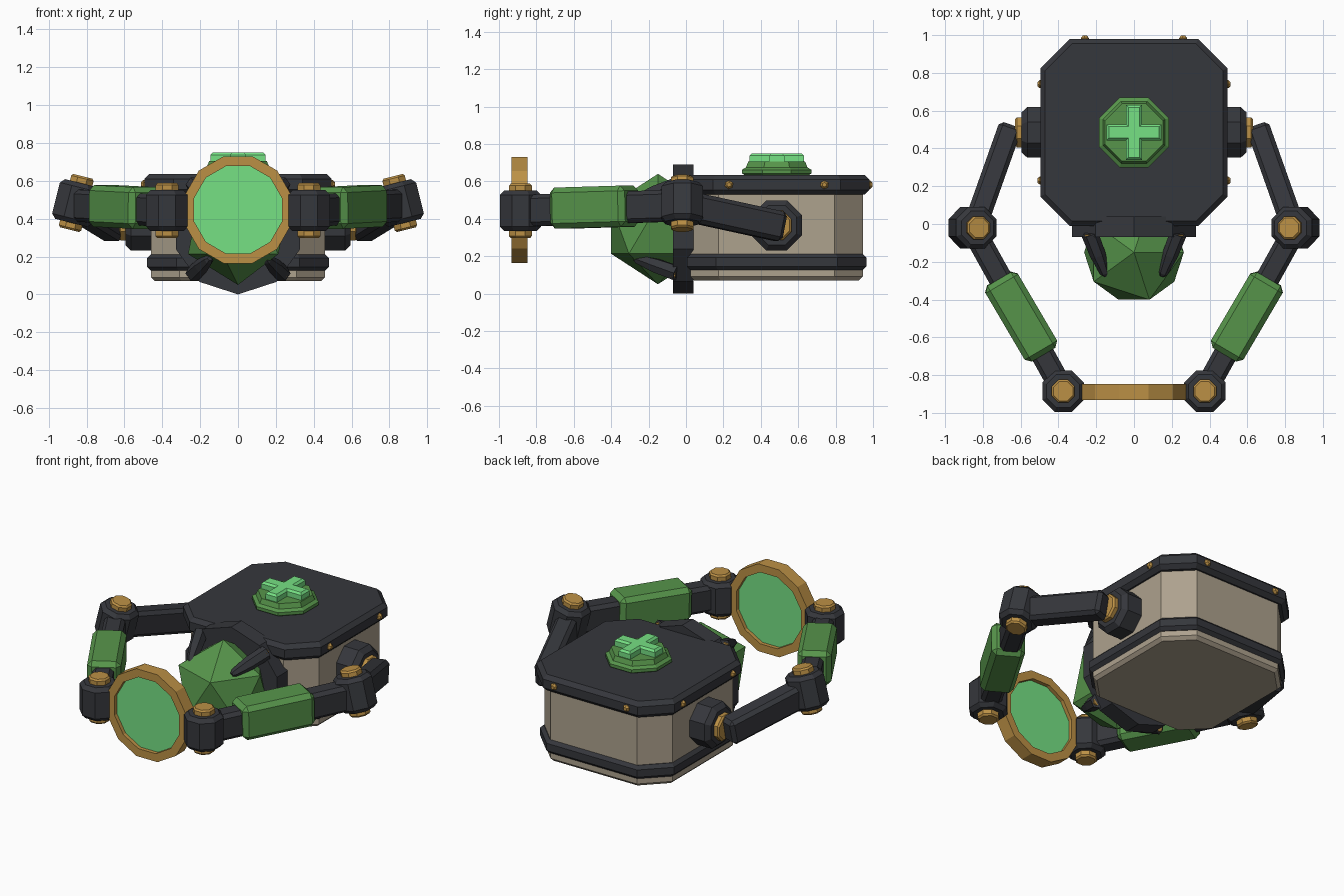
import bpy, bmesh
from math import pi, cos, sin
from mathutils import Vector

if "Cube" in bpy.data.objects:
    bpy.data.objects.remove(bpy.data.objects["Cube"])


def material(name, rgb):
    m = bpy.data.materials.new(name)
    m.diffuse_color = (*rgb, 1)
    m.use_nodes = True
    m.node_tree.nodes["Principled BSDF"].inputs["Base Color"].default_value = m.diffuse_color
    return m


DARK = material("dark_metal", (0.036, 0.038, 0.045))
TAN = material("tan_shell", (0.42, 0.36, 0.27))
GREEN = material("green", (0.095, 0.30, 0.07))
GLOW = material("bright_green", (0.18, 0.75, 0.23))
BRASS = material("brass", (0.50, 0.28, 0.06))


def finish(name, bm, mat, loc=(0, 0, 0), axis=(0, 0, 1)):
    bmesh.ops.recalc_face_normals(bm, faces=bm.faces[:])
    me = bpy.data.meshes.new(name)
    bm.to_mesh(me)
    bm.free()
    me.materials.append(mat)
    ob = bpy.data.objects.new(name, me)
    ob.location = loc
    if tuple(axis) != (0, 0, 1):
        ob.rotation_mode = 'QUATERNION'
        ob.rotation_quaternion = Vector(axis).to_track_quat('Z', 'Y')
    bpy.context.collection.objects.link(ob)
    return ob


def loft(name, rings, mat, loc=(0, 0, 0), axis=(0, 0, 1), closed=False):
    """Skin a list of (outline, height); cap the ends, or join them if closed."""
    bm = bmesh.new()
    vs = [[bm.verts.new((x, y, h)) for x, y in pts] for pts, h in rings]
    n = len(vs[0])
    pairs = list(zip(vs, vs[1:])) + ([(vs[-1], vs[0])] if closed else [])
    for a, b in pairs:
        for i in range(n):
            j = (i + 1) % n
            bm.faces.new((a[i], a[j], b[j], b[i]))
    if not closed:
        bm.faces.new(vs[0])
        bm.faces.new(vs[-1])
    return finish(name, bm, mat, loc, axis)


def ngon(r, n, phase):
    return [(r * cos(phase + 2 * pi * i / n), r * sin(phase + 2 * pi * i / n)) for i in range(n)]


def lathe(name, prof, mat, loc, axis=(0, 0, 1), n=8, phase=pi / 8, closed=False):
    return loft(name, [(ngon(r, n, phase), h) for r, h in prof], mat, loc, axis, closed)


def box_outline(h, f):
    return [(h, -f), (h, f), (f, h), (-f, h), (-h, f), (-h, -f), (-f, -h), (f, -h)]


def plus_outline(h, w):
    return [(h, -w), (h, w), (w, w), (w, h), (-w, h), (-w, w),
            (-h, w), (-h, -w), (-w, -w), (-w, -h), (w, -h), (w, -w)]


def beam(name, p0, p1, w, h, bevel, mat):
    p0, p1 = Vector(p0), Vector(p1)
    bm = bmesh.new()
    bmesh.ops.create_cube(bm, size=1)
    bmesh.ops.scale(bm, vec=(w, h, (p1 - p0).length), verts=bm.verts)
    bmesh.ops.bevel(bm, geom=bm.edges[:], offset=bevel, segments=1, affect='EDGES')
    return finish(name, bm, mat, (p0 + p1) / 2, p1 - p0)


def chamfered(r, h, c):
    return [(r - c, -h), (r, -h + c), (r, h - c), (r - c, h)]


# Case: shell, lower band and lid are all chamfered square slabs
CY = 0.485
for name, half, flat, z0, z1, c, mat in (
        ("case_shell", 0.46, 0.31, 0.07, 0.56, 0.02, TAN),
        ("lower_band", 0.48, 0.325, 0.125, 0.212, 0.02, DARK),
        ("lid", 0.495, 0.34, 0.53, 0.635, 0.025, DARK)):
    small, big = box_outline(half - c, flat - c / 2), box_outline(half, flat)
    loft(name, [(small, z0), (big, z0 + c), (big, z1 - c), (small, z1)], mat, (0, CY, 0))

# Emblem on the lid
lathe("emblem_base", [(0.18, 0.63), (0.20, 0.642), (0.20, 0.662), (0.178, 0.675), (0.165, 0.705)],
      GREEN, (0, CY, 0))
loft("emblem_cross", [(plus_outline(0.145, 0.042), 0.70), (plus_outline(0.145, 0.042), 0.737),
                      (plus_outline(0.133, 0.03), 0.75)], GLOW, (0, CY, 0))

# Front mounting plate with faceted gem
GZ = 0.345
lathe("gem_mount", [(0.345, -0.04), (0.345, 0.07)], DARK, (0, 0, GZ), (0, -1, 0), 10, pi / 2)
bm = bmesh.new()
bmesh.ops.create_icosphere(bm, subdivisions=1, radius=0.295)
finish("gem", bm, GREEN, (0, -0.15, GZ))

BOLT = [(0.023, -0.02), (0.023, 0.004), (0.012, 0.017)]
for s in (1, -1):
    side = "right" if s > 0 else "left"

    # Gem claws and their bolts
    for t in (1, -1):
        tag = side + ("_upper" if t > 0 else "_lower")
        base = Vector((s * 0.235, -0.05, GZ + t * 0.235))
        tip = Vector((s * 0.148, -0.275, GZ + t * 0.155))
        L = (tip - base).length
        lathe("claw_" + tag, [(0.045, 0), (0.042, L * 0.5), (0.026, L * 0.93), (0.014, L)],
              DARK, base, tip - base, 6, 0)
        lathe("claw_bolt_" + tag, BOLT, BRASS, (s * 0.24, -0.075, GZ + t * 0.24), (0, -1, 0), 6)

    # Lid bolts
    for y in (0.23, 0.74):
        lathe("lid_bolt_" + side, BOLT, BRASS, (s * 0.495, y, 0.582), (s, 0, 0), 6)
    lathe("back_bolt_" + side, BOLT, BRASS, (s * 0.26, 0.98, 0.582), (0, 1, 0), 6)

    # Shoulder
    lathe("shoulder_" + side, [(0.145, 0), (0.145, 0.115), (0.115, 0.145)],
          DARK, (s * 0.45, CY, 0.365), (s, 0, 0))
    lathe("shoulder_pin_" + side, [(0.086, 0), (0.086, 0.035), (0.075, 0.045)],
          BRASS, (s * 0.585, CY, 0.365), (s, 0, 0))

    # Upper arm, forearm and sleeve
    elbow = Vector((s * 0.855, -0.02, 0.483))
    wrist = Vector((s * 0.375, -0.885, 0.4425))
    beam("upper_arm_" + side, (s * 0.655, 0.515, 0.356), (s * 0.845, -0.02, 0.472), 0.125, 0.16, 0.022, DARK)
    beam("forearm_" + side, (s * 0.835, -0.06, 0.47), wrist, 0.125, 0.17, 0.022, DARK)
    beam("forearm_sleeve_" + side, (s * 0.715, -0.29, 0.468), (s * 0.48, -0.69, 0.456),
         0.20, 0.22, 0.028, GREEN)

    # Elbow and wrist joints with pins
    for name, p, axis in (("elbow", elbow, (-s * 0.25, 0, 1)), ("wrist", wrist, (0, 0, 1))):
        lathe(f"{name}_{side}", chamfered(0.119, 0.108, 0.024), DARK, p, axis)
        lathe(f"{name}_pin_{side}", chamfered(0.066, 0.145, 0.01), BRASS, p, axis)

# Lens frame and glass
LC = (0, -0.89, 0.447)
lathe("lens_frame", [(0.293, -0.043), (0.293, 0.043), (0.24, 0.043), (0.24, -0.043)],
      BRASS, LC, (0, -1, 0), 12, pi / 12, True)
lathe("lens_glass", [(0.243, -0.018), (0.243, 0.018)], GLOW, LC, (0, -1, 0), 12, pi / 12)
